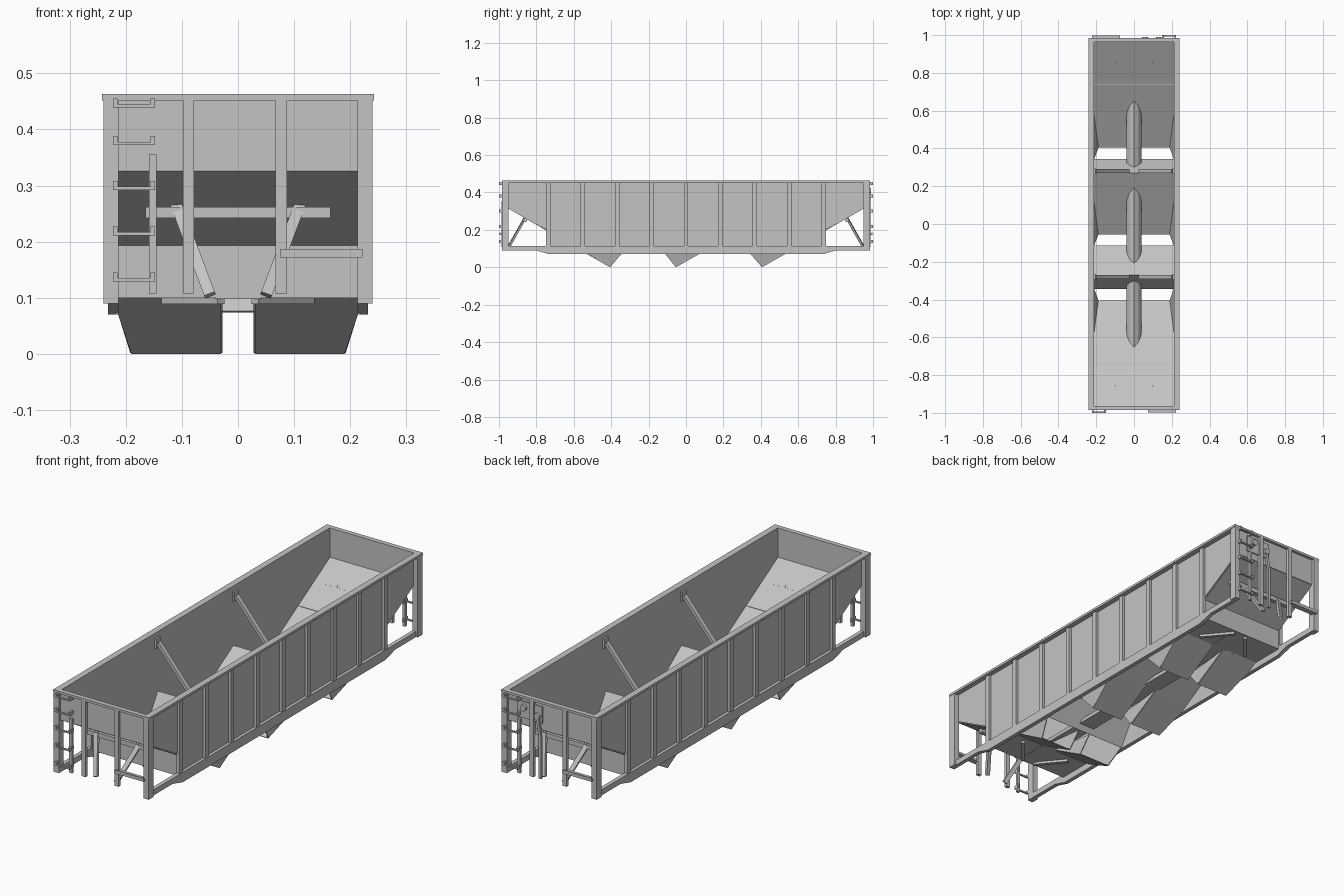
import bpy, math
from mathutils import Vector, Matrix

if "Cube" in bpy.data.objects:
    bpy.data.objects.remove(bpy.data.objects["Cube"])

GREY = (0.55, 0.55, 0.55, 1)
mat = bpy.data.materials.new("light grey steel")
mat.use_nodes = True
mat.diffuse_color = GREY
mat.node_tree.nodes["Principled BSDF"].inputs["Base Color"].default_value = GREY

TURN = Matrix.Rotation(math.pi, 4, "Z")
STAY = Matrix.Identity(4)


def make(name, verts, faces, where=STAY):
    me = bpy.data.meshes.new(name)
    me.from_pydata([where @ Vector(v) for v in verts], [], faces)
    me.materials.append(mat)
    ob = bpy.data.objects.new(name, me)
    bpy.context.scene.collection.objects.link(ob)
    return ob


def prism(name, bottom, top, where=STAY):
    n = len(bottom)
    sides = [(i, (i + 1) % n, n + (i + 1) % n, n + i) for i in range(n)]
    return make(name, bottom + top, [tuple(reversed(range(n))), tuple(range(n, 2 * n))] + sides, where)


def box(name, x, y, z, where=STAY):
    ring = [(x[0], y[0]), (x[1], y[0]), (x[1], y[1]), (x[0], y[1])]
    return prism(name, [(a, b, z[0]) for a, b in ring], [(a, b, z[1]) for a, b in ring], where)


def across(name, profile, x0, x1):
    # profile in y and z, pushed along x
    return prism(name, [(x0, y, z) for y, z in profile], [(x1, y, z) for y, z in profile])


def beam(name, p, q, w, d, where=STAY):
    p, q = Vector(p), Vector(q)
    axis = (q - p).normalized()
    side = axis.cross(Vector((0, 1, 0))).normalized() * w / 2
    deep = axis.cross(side).normalized() * d / 2
    corners = [side + deep, deep - side, -side - deep, side - deep]
    return prism(name, [p + c for c in corners], [q + c for c in corners], where)


def sheet(name, pts):
    ob = make(name, pts, [tuple(range(len(pts)))])
    mod = ob.modifiers.new("thickness", "SOLIDIFY")
    mod.thickness, mod.offset = 0.004, 0
    return ob


W = 0.213     # inner half width
END = 0.985   # half length of the body
TOP = 0.463

# Side sheets, sills, posts and top rails
half_wall = [(0.74, 0.07), (0.74, 0.198), (0.95, 0.317), (0.97, 0.328), (0.97, 0.455)]
wall = half_wall + [(-y, z) for y, z in reversed(half_wall)]
half_sill = [(0.73, 0.07), (0.80, 0.09), (END, 0.09), (END, 0.115)]
sill = half_sill + [(-y, z) for y, z in reversed(half_sill)]
for s, label in ((1, "left"), (-1, "right")):
    across(label + "_side_sheet", wall, s * W, s * (W + 0.005))
    across(label + "_side_sill", sill, s * W, s * 0.232)
    box(label + "_top_rail", sorted((s * W, s * 0.242)), (-END, END), (0.452, TOP))
    for i in range(-4, 5):
        y = i * 0.184
        box(label + "_side_post", sorted((s * W, s * 0.23)), (y - 0.012, y + 0.012), (0.095, 0.455))
    for e in (-1, 1):
        box(label + "_corner_post", sorted((s * W, s * 0.24)),
            sorted((e * 0.95, e * END)), (0.09, 0.456))

# Ends, the same at front and rear after a half turn
for where, label in ((STAY, "front"), (TURN, "rear")):
    box(label + "_end_wall", (-W, W), (-0.972, -0.966), (0.328, 0.455), where)
    box(label + "_end_rail", (-W, W), (-END, -0.963), (0.452, TOP), where)
    for x in (-0.088, 0.077):
        box(label + "_end_post", (x - 0.01, x + 0.01), (-END, -0.97), (0.108, 0.452), where)
    box(label + "_ladder_stile", (-0.159, -0.145), (-0.987, -0.975), (0.108, 0.355), where)
    for z in (0.445, 0.378, 0.298, 0.217, 0.135):
        box(label + "_ladder_rung", (-0.222, -0.148), (-1, -0.992), (z - 0.006, z), where)
        for x in (-0.219, -0.152):
            box(label + "_rung_bracket", (x - 0.004, x + 0.004), (-1, -0.97), (z - 0.006, z + 0.01), where)
    box(label + "_step_board", (0.075, 0.222), (-0.998, -0.972), (0.172, 0.182), where)
    box(label + "_step_lip", (0.075, 0.222), (-0.998, -0.992), (0.174, 0.187), where)
    # Bolster plate, floor and braces under the slope
    box(label + "_bolster_plate", (-W, W), (-0.742, -0.736), (0.1, 0.196), where)
    box(label + "_bolster_floor", (-W, W), (-0.74, -0.585), (0.1, 0.105), where)
    box(label + "_slope_bar", (-0.165, 0.165), (-0.872, -0.852), (0.242, 0.262), where)
    for s in (-1, 1):
        beam(label + "_slope_brace", (s * 0.05, -0.95, 0.105), (s * 0.11, -0.86, 0.265), 0.02, 0.012, where)
        beam(label + "_floor_brace", (s * 0.03, -0.73, 0.095), (s * 0.13, -0.61, 0.095), 0.012, 0.016, where)

# Brake gear on the rear end
box("brake_bracket", (-0.165, -0.04), (-0.978, -0.97), (0.36, 0.435), TURN)
for x, z in ((-0.13, 0.41), (-0.06, 0.39)):
    ring = [(x + 0.014 * math.cos(a * math.pi / 6), z + 0.014 * math.sin(a * math.pi / 6)) for a in range(12)]
    prism("brake_hub", [(a, -0.97, b) for a, b in ring], [(a, -0.99, b) for a, b in ring], TURN)
beam("brake_rod_upper", (-0.06, -0.982, 0.39), (-0.045, -0.982, 0.30), 0.012, 0.01, TURN)
beam("brake_rod_lower", (-0.045, -0.982, 0.30), (-0.045, -0.982, 0.11), 0.012, 0.01, TURN)

# Centre sill hood: a pointed arch running the length of the hoppers
arch = [(-0.04, 0.098), (-0.036, 0.112), (-0.024, 0.13), (0, 0.146), (0.024, 0.13), (0.036, 0.112), (0.04, 0.098)]
prism("centre_sill_hood", [(x, -0.74, z) for x, z in arch], [(x, 0.74, z) for x, z in arch])


# Hoppers: a long slope, a steep slope, split chutes and tapered cheeks
def hopper(label, high, foot, lip, ridge):
    t = (high[1] - 0.1) / high[1]
    bend = high[0] + (foot - high[0]) * t
    sheet(label + "_long_slope", [(-W, *high), (W, *high), (W, bend, 0.1), (-W, bend, 0.1)])
    sheet(label + "_steep_slope", [(-W, *ridge), (W, *ridge), (W, lip, 0.075), (-W, lip, 0.075)])
    for s in (-1, 1):
        inner, outer, low = s * 0.03, s * W, s * 0.19
        sheet(label + "_chute", [(inner, bend, 0.1), (outer, bend, 0.1), (outer, bend + (foot - bend) * 0.3, 0.07),
                                 (low, foot, 0.002), (inner, foot, 0.002)])
        sheet(label + "_outer_cheek", [(outer, bend, 0.1), (low, foot, 0.002), (outer, lip, 0.075)])
        sheet(label + "_inner_cheek", [(inner, bend, 0.1), (inner, foot, 0.002), (inner, lip, 0.075)])


hopper("front_hopper", (-0.97, 0.328), -0.405, -0.342, (-0.272, 0.19))
hopper("middle_hopper", (0.272, 0.19), -0.055, -0.114, (-0.272, 0.19))
hopper("rear_hopper", (0.97, 0.328), 0.405, 0.342, (0.272, 0.19))

# Diagonal ties inside, from each ridge to the side walls
for y in (-0.28, 0.28):
    for s in (-1, 1):
        beam("inner_tie", (s * 0.03, y, 0.215), (s * 0.205, y, 0.42), 0.014, 0.02)
        box("tie_plate", sorted((s * 0.205, s * W)), (y - 0.015, y + 0.015), (0.395, 0.44))
